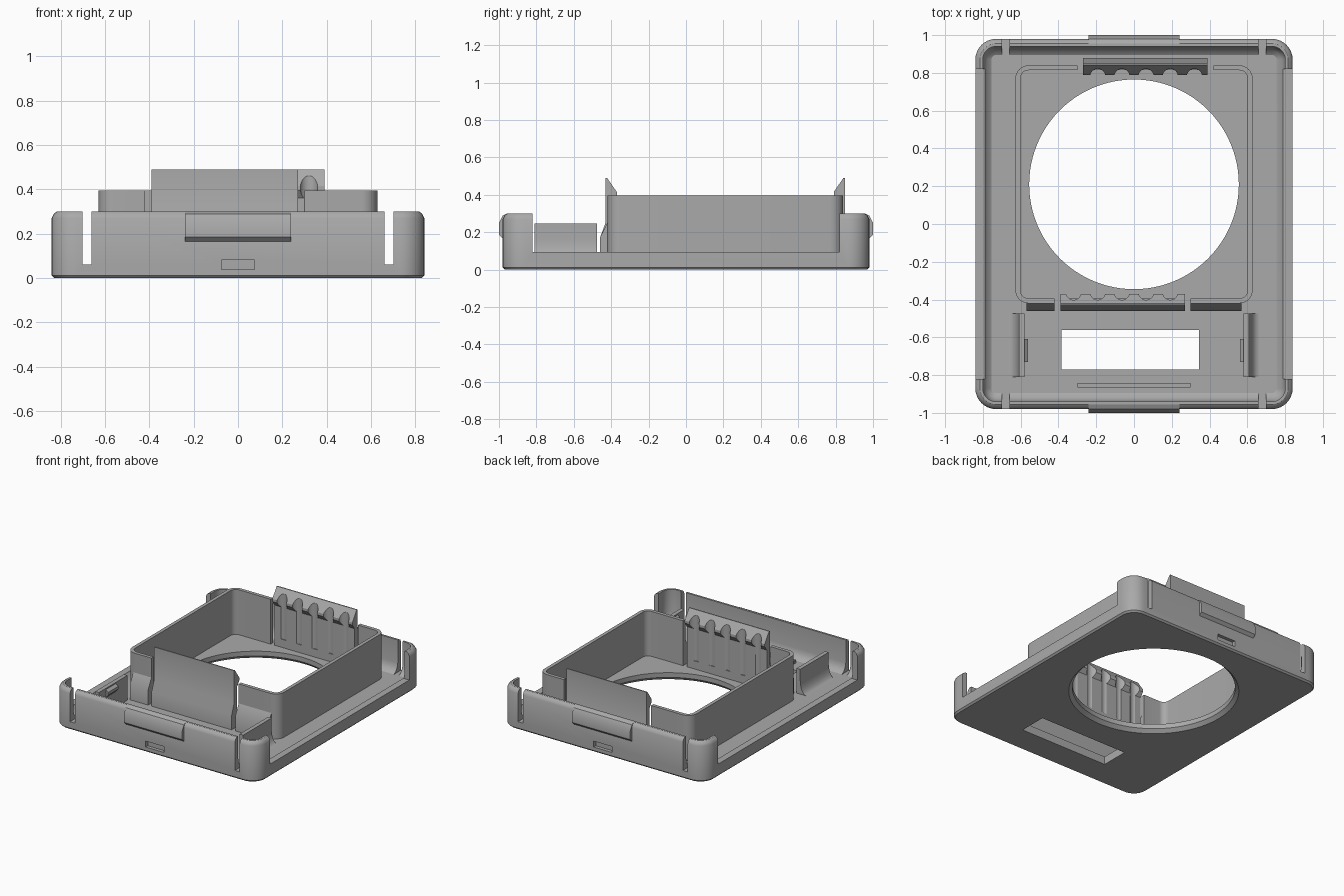
import bpy, bmesh, math
from mathutils import Matrix

if "Cube" in bpy.data.objects:
    bpy.data.objects.remove(bpy.data.objects["Cube"])

grey = bpy.data.materials.new("mid grey plastic")
grey.use_nodes = True
COLOUR = (0.4, 0.4, 0.4, 1)
grey.diffuse_color = COLOUR
grey.node_tree.nodes["Principled BSDF"].inputs["Base Color"].default_value = COLOUR


def finish(name, bm):
    bmesh.ops.recalc_face_normals(bm, faces=bm.faces)
    mesh = bpy.data.meshes.new(name)
    bm.to_mesh(mesh)
    bm.free()
    mesh.materials.append(grey)
    obj = bpy.data.objects.new(name, mesh)
    bpy.context.collection.objects.link(obj)
    return obj


def box(name, x0, x1, y0, y1, z0, z1):
    bm = bmesh.new()
    size = Matrix.Diagonal((x1 - x0, y1 - y0, z1 - z0, 1))
    place = Matrix.Translation(((x0 + x1) / 2, (y0 + y1) / 2, (z0 + z1) / 2))
    bmesh.ops.create_cube(bm, size=1, matrix=place @ size)
    return finish(name, bm)


def cone(name, x, y, z0, z1, r0, r1, sides):
    bm = bmesh.new()
    bmesh.ops.create_cone(bm, cap_ends=True, segments=sides, radius1=r0, radius2=r1,
                          depth=z1 - z0, matrix=Matrix.Translation((x, y, (z0 + z1) / 2)))
    return finish(name, bm)


def prism(name, profile, axis, lo, hi, turn=None):
    """Extrude a (horizontal, z) profile along x or y."""
    bm = bmesh.new()
    place = (lambda t, p: (t, p[0], p[1])) if axis == "x" else (lambda t, p: (p[0], t, p[1]))
    a, b = [[bm.verts.new(place(t, p)) for p in profile] for t in (lo, hi)]
    bm.faces.new(a)
    bm.faces.new(b)
    for i in range(len(a)):
        j = (i + 1) % len(a)
        bm.faces.new((a[i], a[j], b[j], b[i]))
    if turn:
        bm.transform(turn)
    return finish(name, bm)


def rounded_loop(bm, hx, hy, cy, r, inset, z, steps=8):
    rad = max(r - inset, 0.008)
    cx, ry = hx - inset - rad, hy - inset - rad
    loop = []
    for q, (sx, sy) in enumerate(((1, 1), (-1, 1), (-1, -1), (1, -1))):
        for k in range(steps + 1):
            a = math.pi / 2 * (q + k / steps)
            loop.append(bm.verts.new((sx * cx + rad * math.cos(a),
                                      cy + sy * ry + rad * math.sin(a), z)))
    return loop


def rounded_loft(name, hx, hy, cy, r, profile, ring):
    """Sweep an (inset, z) profile round a rounded rectangle."""
    bm = bmesh.new()
    loops = [rounded_loop(bm, hx, hy, cy, r, d, z) for d, z in profile]
    pairs = list(zip(loops, loops[1:]))
    if ring:
        pairs.append((loops[-1], loops[0]))
    else:
        bm.faces.new(loops[0])
        bm.faces.new(loops[-1])
    for a, b in pairs:
        for i in range(len(a)):
            j = (i + 1) % len(a)
            bm.faces.new((a[i], a[j], b[j], b[i]))
    return finish(name, bm)


def cut(target, cutters):
    for c in cutters:
        mod = target.modifiers.new("cut", "BOOLEAN")
        mod.operation, mod.solver, mod.object = "DIFFERENCE", "EXACT", c
    bpy.context.view_layer.update()
    deps = bpy.context.evaluated_depsgraph_get()
    mesh = bpy.data.meshes.new_from_object(target.evaluated_get(deps))
    target.modifiers.clear()
    target.data = mesh
    for c in cutters:
        bpy.data.objects.remove(c)


parts = []
FLOOR = 0.06
CY = 0.21
half_turn = Matrix.Translation((0, 2 * CY, 0)) @ Matrix.Rotation(math.pi, 4, "Z")

# Tray with filleted rim
tray = rounded_loft("tray", 0.84, 0.98, 0, 0.11,
                    [(0.012, 0), (0, 0.012), (0, 0.27), (0.01, 0.29), (0.025, 0.3),
                     (0.04, 0.3), (0.04, 0.13), (0.047, 0.1), (0.062, 0.075), (0.085, FLOOR)],
                    ring=False)
cutters = [box("side_cutter", -1, 1, -0.82, 0.82, 0.095, 0.6),
           cone("round_cutter", 0, CY, -0.1, 0.3, 0.555, 0.555, 96),
           cone("rim_cutter", 0, CY, -0.01, 0.025, 0.59, 0.555, 96),
           box("window_cutter", -0.385, 0.345, -0.77, -0.56, -0.1, 0.3)]
for sy in (-1, 1):
    y0, y1 = sorted((sy * 0.86, sy * 1.1))
    for sx in (-1, 1):
        x0, x1 = sorted((sx * 0.66, sx * 0.7))
        cutters.append(box("slot_cutter", x0, x1, y0, y1, FLOOR, 0.6))
    y0, y1 = sorted((sy * 0.955, sy * 1.1))
    cutters.append(box("notch_cutter", -0.075, 0.075, y0, y1, 0.038, 0.082))
cut(tray, cutters)
parts.append(tray)

# Snap ridges on both end walls
ridge = [(-0.955, 0.3), (-0.98, 0.288), (-1, 0.25), (-1, 0.185), (-0.98, 0.165), (-0.955, 0.165)]
for label, s in (("front", 1), ("back", -1)):
    parts.append(prism(label + "_snap_ridge", [(y * s, z) for y, z in ridge], "x", -0.24, 0.24))

# Inner square frame, opened for the clips
frame = rounded_loft("inner_frame", 0.628, 0.63, CY, 0.07,
                     [(0, 0.04), (0, 0.395), (0.026, 0.395), (0.026, 0.04)], ring=True)
cut(frame, [box("front_gap", -0.42, 0.3, -0.5, -0.3, FLOOR, 0.6),
            box("back_gap", -0.3, 0.42, 0.75, 0.9, FLOOR, 0.6)])
parts.append(frame)

# Grooved hook clips
hook = [(-0.46, 0.05), (-0.46, 0.17), (-0.43, 0.25), (-0.43, 0.49), (-0.422, 0.49),
        (-0.37, 0.415), (-0.37, 0.395), (-0.395, 0.36), (-0.395, 0.05)]
for label, turn in (("front", Matrix()), ("back", half_turn)):
    clip = prism(label + "_clip", hook, "x", -0.39, 0.27, turn)
    grooves = []
    for i in range(5):
        p = turn @ Matrix.Translation((-0.32 + 0.128 * i, -0.362, 0))
        grooves.append(cone("groove_cutter", p.translation.x, p.translation.y,
                            0.12, 0.6, 0.04, 0.04, 24))
    cut(clip, grooves)
    parts.append(clip)

# Flared feet beside the front clip
flare = [(-0.46, 0.05), (-0.46, 0.17), (-0.42, 0.25), (-0.4, 0.25), (-0.4, 0.05)]
parts.append(prism("left_frame_foot", flare, "x", 0.3, 0.57))
parts.append(prism("right_frame_foot", flare, "x", -0.57, -0.42))

# Side brackets of the front bay, scooped on the outside
scoop = [(0.66 - 0.05 * math.sin(a), 0.16 - 0.1 * math.cos(a))
         for a in [math.pi / 2 * k / 6 for k in range(7)]]
bracket = [(0.58, 0.05), (0.66, 0.05)] + scoop + [(0.61, 0.245), (0.58, 0.245)]
for label, s in (("left", 1), ("right", -1)):
    parts.append(prism(label + "_bracket", [(x * s, z) for x, z in bracket], "y", -0.81, -0.475))
    nub = [(0.585, 0.24), (0.56, 0.22), (0.56, 0.2), (0.585, 0.17)]
    parts.append(prism(label + "_bracket_nub", [(x * s, z) for x, z in nub], "y", -0.73, -0.61))

# Low rib on the bay floor
parts.append(box("bay_rib", -0.3, 0.3, -0.865, -0.843, 0.05, 0.085))

# Smooth the curves, keep the edges sharp
bpy.ops.object.select_all(action="DESELECT")
for obj in parts:
    obj.select_set(True)
bpy.context.view_layer.objects.active = tray
bpy.ops.object.shade_smooth_by_angle(angle=math.radians(30))
